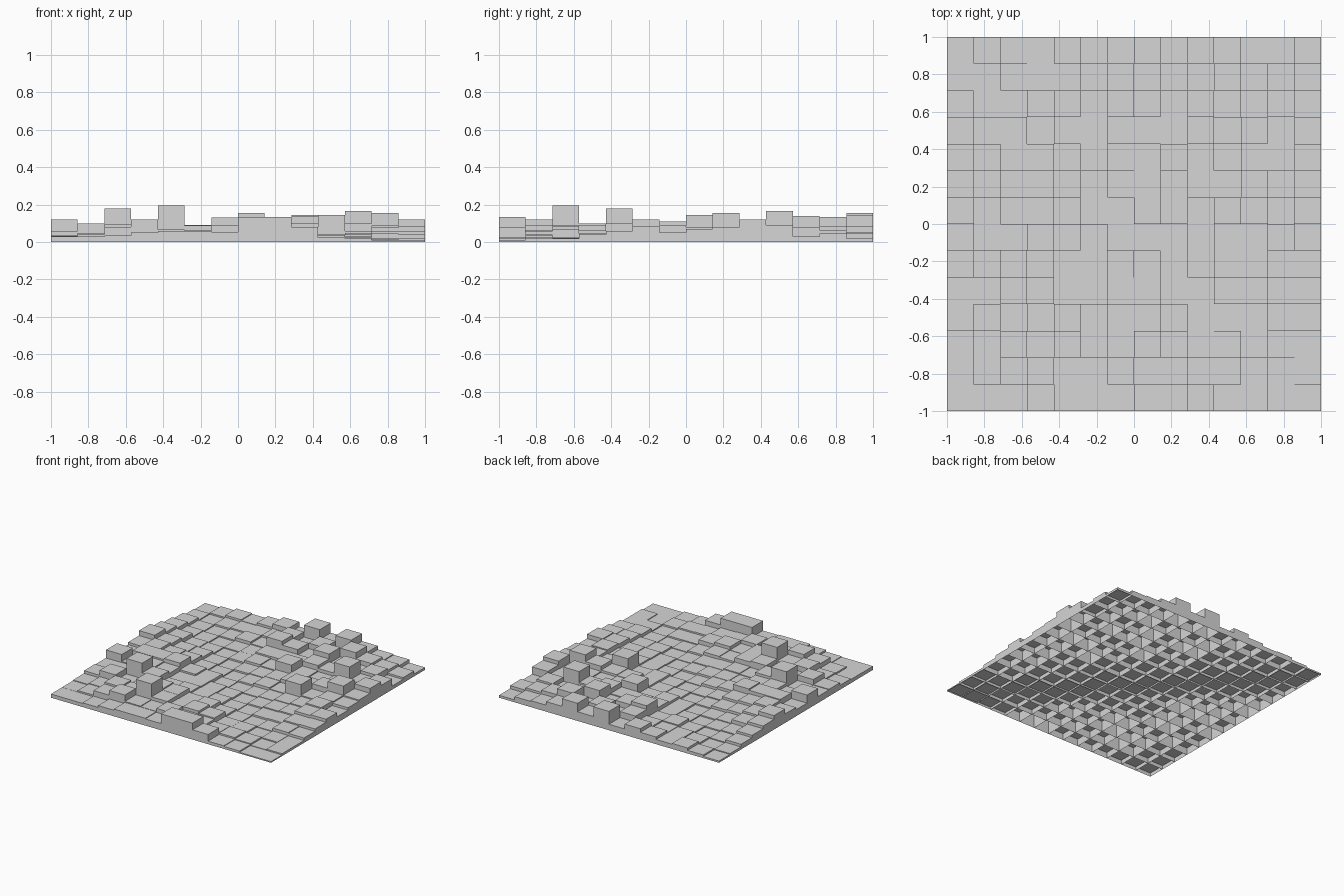
import bpy
import bmesh
import math
import random

random.seed(4)

default_cube = bpy.data.objects.get("Cube")
if default_cube:
    bpy.data.objects.remove(default_cube, do_unlink=True)

COUNT = 14
TILE = 2 / COUNT

# Heights of the tiles along the front edge and along the +x edge
FRONT_ROW = [.03, .03, .035, .05, .06, .06, .055, .135, .135, .08, .025, .02, .01, .01]
SIDE_COLUMN = [.01, .02, .02, .04, .06, .085, .05, .07, .08, .07, .09, .03, .045, .02]

# Raised blocks: (column, row) -> height
RAISED = {
    (4, 2): .195, (2, 4): .18, (11, 10): .165, (12, 8): .155,
    (7, 13): .155, (9, 13): .145, (10, 7): .145, (9, 11): .14,
    (10, 12): .135, (6, 11): .13, (0, 5): .12, (0, 8): .115,
    (1, 3): .10, (2, 6): .10, (3, 1): .12, (3, 6): .11,
    (13, 9): .12, (8, 9): .12, (7, 11): .10, (5, 3): .09,
}


def tile_height(column, row):
    """Low along the diagonal and in the corners, bumpy in between."""
    if (column, row) in RAISED:
        return RAISED[column, row]
    if row == 0:
        return FRONT_ROW[column]
    if column == COUNT - 1:
        return SIDE_COLUMN[row]
    distance = abs(column + row - COUNT + 1)
    swell = math.sin(math.pi * distance / COUNT) ** 1.3
    return min(.1, .014 + .07 * swell * random.uniform(.5, 1.45))


def add_tile(bm, column, row):
    """A block standing on the ground, open underneath."""
    x = -1 + column * TILE
    y = -1 + row * TILE
    z = tile_height(column, row)
    corners = [(x, y), (x + TILE, y), (x + TILE, y + TILE), (x, y + TILE)]
    low = [bm.verts.new((*corner, 0)) for corner in corners]
    high = [bm.verts.new((*corner, z)) for corner in corners]
    bm.faces.new(high)
    for side in range(len(corners)):
        following = (side + 1) % len(corners)
        bm.faces.new((low[side], low[following], high[following], high[side]))


# Grey material
grey = bpy.data.materials.new("plain grey")
grey.use_nodes = True
colour = (.67, .67, .67, 1)
grey.diffuse_color = colour
grey.node_tree.nodes["Principled BSDF"].inputs["Base Color"].default_value = colour

# Field of tiles
bm = bmesh.new()
for column in range(COUNT):
    for row in range(COUNT):
        add_tile(bm, column, row)
mesh = bpy.data.meshes.new("stepped_tiles")
bm.to_mesh(mesh)
bm.free()
mesh.materials.append(grey)
tiles = bpy.data.objects.new("stepped_tiles", mesh)
bpy.context.collection.objects.link(tiles)
